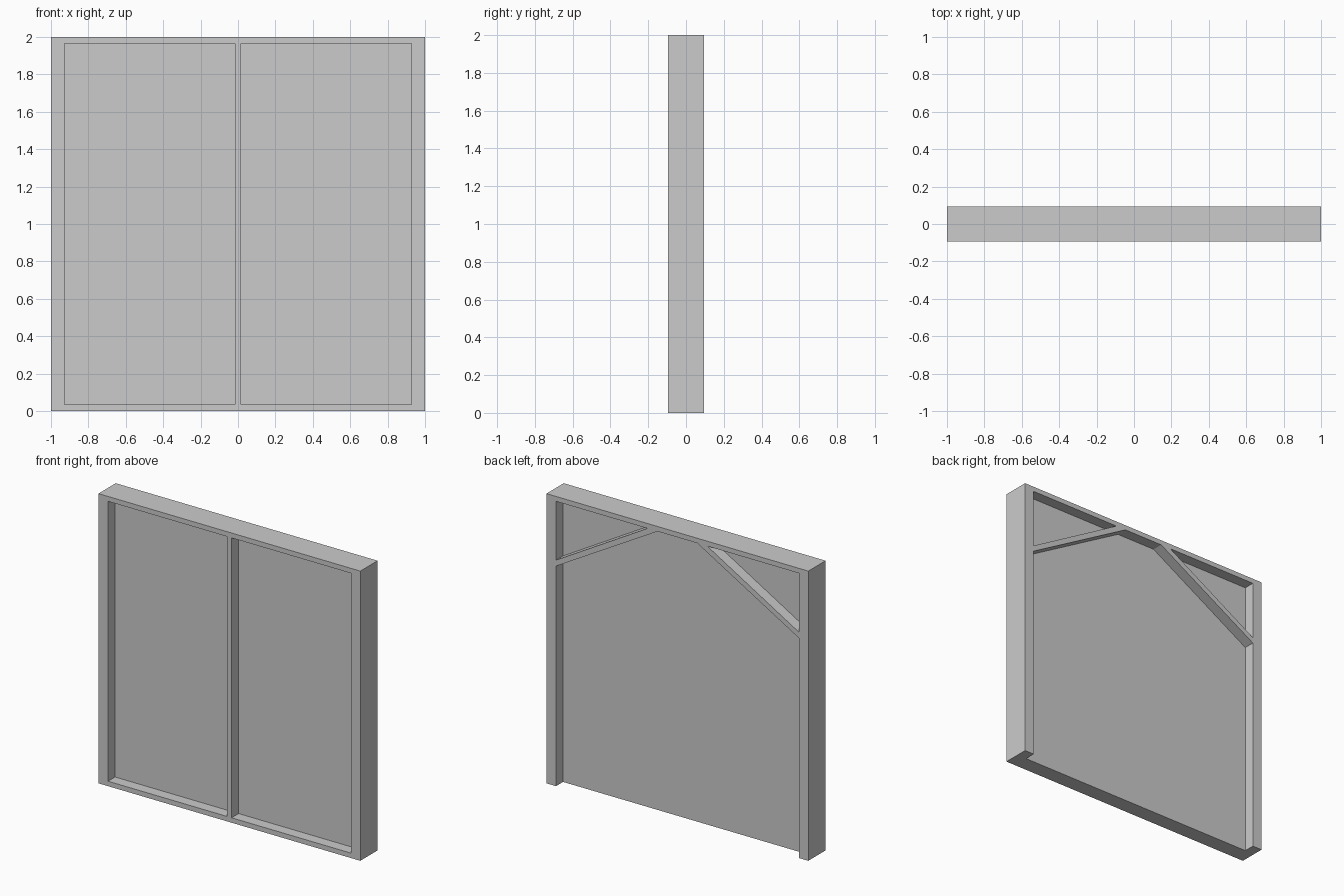
import bpy

if "Cube" in bpy.data.objects:
    bpy.data.objects.remove(bpy.data.objects["Cube"])

W, H, D = 1.0, 2.0, 0.094     # half width, height, half depth
STILE, BAR, PANEL = 0.073, 0.034, 0.0175   # post width, bar thickness, half panel depth
IN = W - STILE                # inner face of the posts
TOP = H - BAR                 # underside of the top rail


def prism(name, profile, y0, y1):
    """Extrude a closed x-z profile from y0 to y1."""
    n = len(profile)
    area = sum(profile[i][0] * profile[(i + 1) % n][1]
               - profile[(i + 1) % n][0] * profile[i][1] for i in range(n))
    if area < 0:
        profile = profile[::-1]
    verts = [(x, y, z) for y in (y0, y1) for x, z in profile]
    faces = [tuple(range(n)), tuple(range(2 * n - 1, n - 1, -1))]
    faces += [(i, i + n, (i + 1) % n + n, (i + 1) % n) for i in range(n)]
    mesh = bpy.data.meshes.new(name)
    mesh.from_pydata(verts, [], faces)
    obj = bpy.data.objects.new(name, mesh)
    bpy.context.collection.objects.link(obj)
    return obj


def bar(name, x0, x1, z0, z1, y0, y1):
    return prism(name, [(x0, z0), (x1, z0), (x1, z1), (x0, z1)], y0, y1)


# Side posts and rear diagonal braces, mirrored left and right
for side, s in (("left", -1), ("right", 1)):
    bar(side + "_post", *sorted((s * IN, s * W)), 0, TOP, -D, D)
    brace = [(IN, 1.519), (IN, 1.560), (0.228, TOP), (0.151, TOP)]
    prism(side + "_brace", [(s * x, z) for x, z in brace], PANEL, D)

# Top rail across the full depth
bar("top_rail", -W, W, TOP, H, -D, D)

# Thin panel, open to the ground at the rear
bar("panel", -IN, IN, 0, TOP, -PANEL, PANEL)

# Front bottom rail and centre mullion
bar("bottom_rail", -IN, IN, 0, BAR, -D, -PANEL)
bar("centre_mullion", -BAR / 2, BAR / 2, BAR, TOP, -D, -PANEL)
